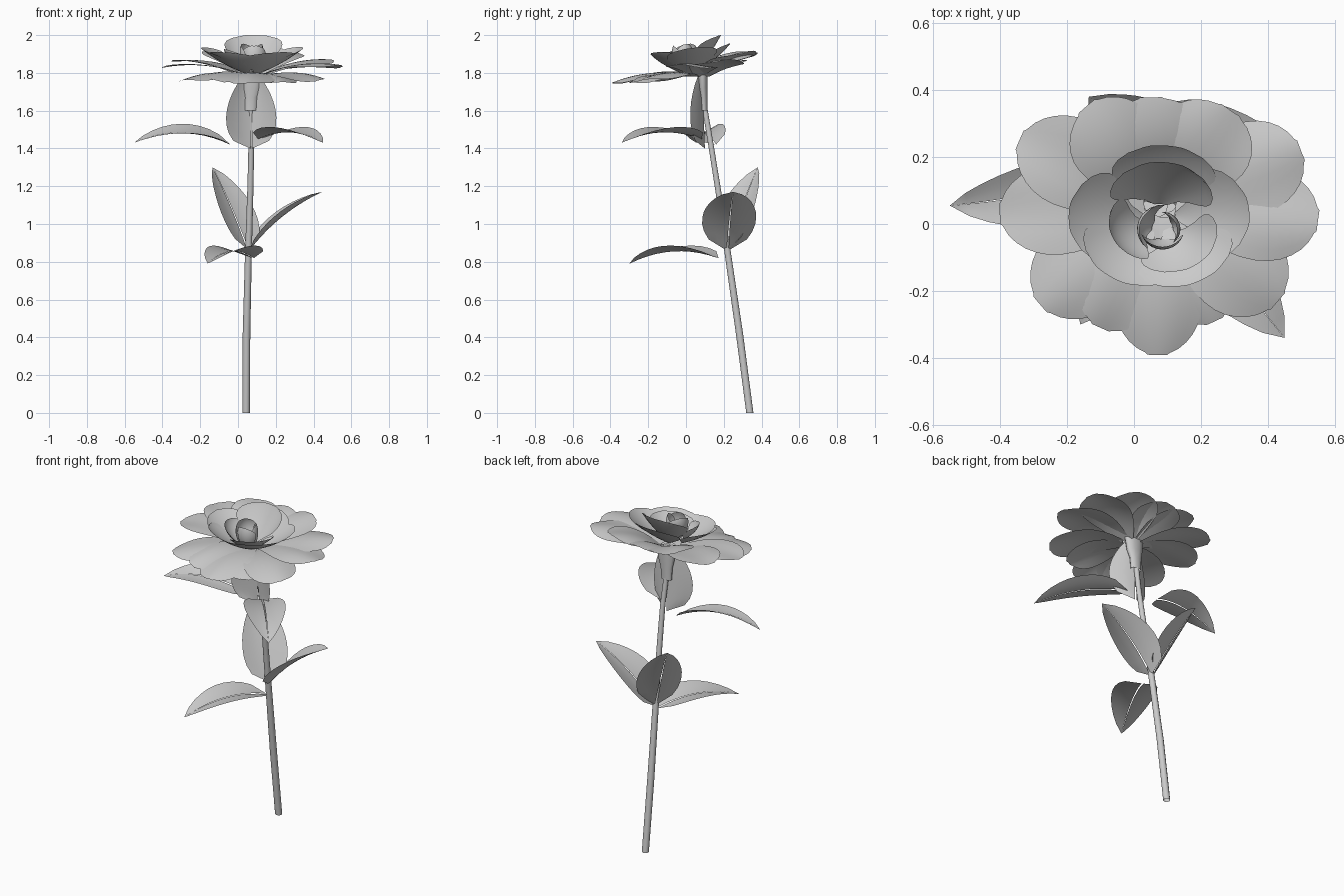
import bpy
import bmesh
import math
import random
from mathutils import Vector

random.seed(4)
if "Cube" in bpy.data.objects:
    bpy.data.objects.remove(bpy.data.objects["Cube"])

grey = bpy.data.materials.new("plain grey")
grey.use_nodes = True
grey.diffuse_color = (0.6, 0.6, 0.6, 1)
grey.node_tree.nodes["Principled BSDF"].inputs["Base Color"].default_value = (0.6, 0.6, 0.6, 1)


def sheet(name, point, rows, cols, sides=((-1, 1),)):
    """Grid surface from point(t, v), t in 0..1 and v across each side range."""
    bm = bmesh.new()
    for lo, hi in sides:
        grid = [[bm.verts.new(point(i / rows, lo + (hi - lo) * j / cols, hi))
                 for j in range(cols + 1)] for i in range(rows + 1)]
        for i in range(rows):
            for j in range(cols):
                bm.faces.new((grid[i][j], grid[i][j + 1], grid[i + 1][j + 1], grid[i + 1][j]))
    bmesh.ops.remove_doubles(bm, verts=bm.verts, dist=0.0005)
    mesh = bpy.data.meshes.new(name)
    bm.to_mesh(mesh)
    bm.free()
    mesh.materials.append(grey)
    mesh.shade_smooth()
    bpy.context.collection.objects.link(bpy.data.objects.new(name, mesh))


def tube(name, path, cols=10):
    """Round tube through (x, y, z, radius x, radius y) stations."""
    def point(t, v, hi):
        x, y, z, rx, ry = path[round(t * (len(path) - 1))]
        a = math.pi * v
        return Vector((x + rx * math.cos(a), y + ry * math.sin(a), z))
    sheet(name, point, len(path) - 1, cols)


def frame(base, tip, up):
    base, tip = Vector(base), Vector(tip)
    along = tip - base
    side = along.cross(Vector(up)).normalized()
    return base, along, side, side.cross(along).normalized()


def leaf(name, base, tip, up, width, bulge, fold=0.25):
    """Pointed leaf of two halves, folded along a split midrib."""
    base, along, side, normal = frame(base, tip, up)

    def point(t, v, hi):
        w = 2.38 * math.sqrt(t) * (1 - t) ** 0.8 * width / 2
        gap = 0.005 * (1 - t) * (1 if hi == 1 else -1)
        lift = bulge * 4 * t * (1 - t) + fold * w * abs(v) ** 1.4
        return base + along * t - side * (w * v + gap) + normal * lift
    sheet(name, point, 10, 4, ((-1, 0), (0, 1)))


def petal_width(u):
    if u < 0.62:
        return 0.3 + 0.7 * math.sin(math.pi / 2 * u / 0.62)
    return math.sqrt(max(0.05, 1 - ((u - 0.62) / 0.38) ** 2))


def open_petal(name, base, tip, width, bulge):
    """Broad spreading petal with a rounded, gently rippled end."""
    base, along, side, normal = frame(base, tip, (0, 0, 1))
    phase = random.uniform(0, 6)

    def point(t, v, hi):
        u = 1 - (1 - t) ** 1.7
        w = petal_width(u) * width / 2
        across = v * petal_width(u)
        ripple = 0.01 * u * math.sin(3 * across + phase)
        lift = bulge * 4 * u * (1 - u) + ripple - 0.015 * u * across * across
        return base + along * u - side * w * v + normal * lift
    sheet(name, point, 12, 8)


def cup_petal(name, centre, angle, span, radii, heights, stretch=1.2, tilt=0.12):
    """Upright petal wrapped around the flower axis."""
    cx, cy = centre
    r0, r1, r2 = radii

    def point(t, v, hi):
        u = 1 - (1 - t) ** 1.7
        a = math.radians(angle + span * v * petal_width(u))
        r = r0 * (1 - u) ** 2 + 2 * r1 * u * (1 - u) + r2 * u * u
        x, y = r * stretch * math.cos(a), r * math.sin(a)
        z = heights[0] + (heights[1] - heights[0]) * u + tilt * y
        return Vector((cx + x, cy + y, z))
    sheet(name, point, 10, 10)


# Stem and the flared cup beneath the flower
tube("stem", [(0.043, 0.338, 0, 0.02, 0.02), (0.045, 0.283, 0.42, 0.02, 0.02),
              (0.055, 0.222, 0.84, 0.018, 0.018), (0.066, 0.167, 1.2, 0.016, 0.016),
              (0.071, 0.127, 1.45, 0.015, 0.015), (0.066, 0.098, 1.62, 0.015, 0.015),
              (0.066, 0.095, 1.78, 0.015, 0.015)])
tube("flower_cup", [(0.066, 0.095, 1.6, 0.035, 0.02), (0.068, 0.094, 1.67, 0.04, 0.021),
                    (0.072, 0.09, 1.72, 0.055, 0.026), (0.075, 0.088, 1.79, 0.065, 0.028)])

# Leaves along the stem
up = (0, 0, 1)
leaf("upper_right_leaf", (-0.04, 0.155, 1.42), (-0.55, 0.055, 1.43), (0, -0.25, 1), 0.2, 0.06)
leaf("upper_left_leaf", (0.11, 0.08, 1.45), (0.45, -0.34, 1.43), up, 0.23, 0.045)
leaf("top_leaf", (0.07, 0.1, 1.4), (0.07, 0.085, 1.82), (0, -1, 0), 0.26, 0, 0.55)
leaf("middle_back_leaf", (0.05, 0.225, 0.87), (-0.135, 0.38, 1.3), (1, -1, 0.6), 0.25, 0.01)
leaf("middle_left_leaf", (0.06, 0.22, 0.86), (0.445, 0.25, 1.17), up, 0.28, 0.03)
leaf("lower_front_leaf", (0.08, 0.17, 0.82), (-0.16, -0.3, 0.79), up, 0.24, 0.05)

# Spreading outer petals: tip x, tip y, width
outer = [(0.07, -0.39, 0.26), (0.43, -0.23, 0.29), (0.55, 0.01, 0.28), (0.5, 0.22, 0.28),
         (0.29, 0.34, 0.29), (0.05, 0.38, 0.29), (-0.14, 0.35, 0.27), (-0.34, 0.25, 0.27),
         (-0.4, 0.03, 0.27), (-0.28, -0.24, 0.28), (-0.1, -0.31, 0.25), (0.24, -0.29, 0.25)]
for i, (x, y, width) in enumerate(outer):
    drop = 0.02 * (i % 2)
    open_petal(f"outer_petal_{i + 1}", (0.07 + 0.1 * x, 0.06 + 0.1 * y, 1.79 - drop / 2),
               (x, y, 1.83 + 0.235 * y - drop), width, 0.03)

# Bowl of raised middle petals
for i, angle in enumerate((-60, 5, 85, 180, 235)):
    cup_petal(f"middle_petal_{i + 1}", (0.075, 0.02), angle, 48,
              (0.04, 0.16, 0.215 + 0.01 * (i % 2)), (1.8, 1.93))

# Tall rear petal leaning back from the bud, and the smaller facing petals
cup_petal("rear_tall_petal", (0.075, 0.02), 85, 70, (0.04, 0.12, 0.165), (1.81, 1.98))
cup_petal("inner_front_petal", (0.08, 0.0), -50, 65, (0.04, 0.11, 0.15), (1.81, 1.92))
cup_petal("inner_right_petal", (0.08, 0.01), 200, 55, (0.04, 0.12, 0.13), (1.81, 1.93))

# Closed bud of overlapping petals
for i in range(3):
    cup_petal(f"bud_petal_{i + 1}", (0.085, -0.015), 160 + 110 * i, 75,
              (0.03, 0.09 - 0.012 * i, 0.065 - 0.012 * i), (1.81, 1.95), 1.05)
